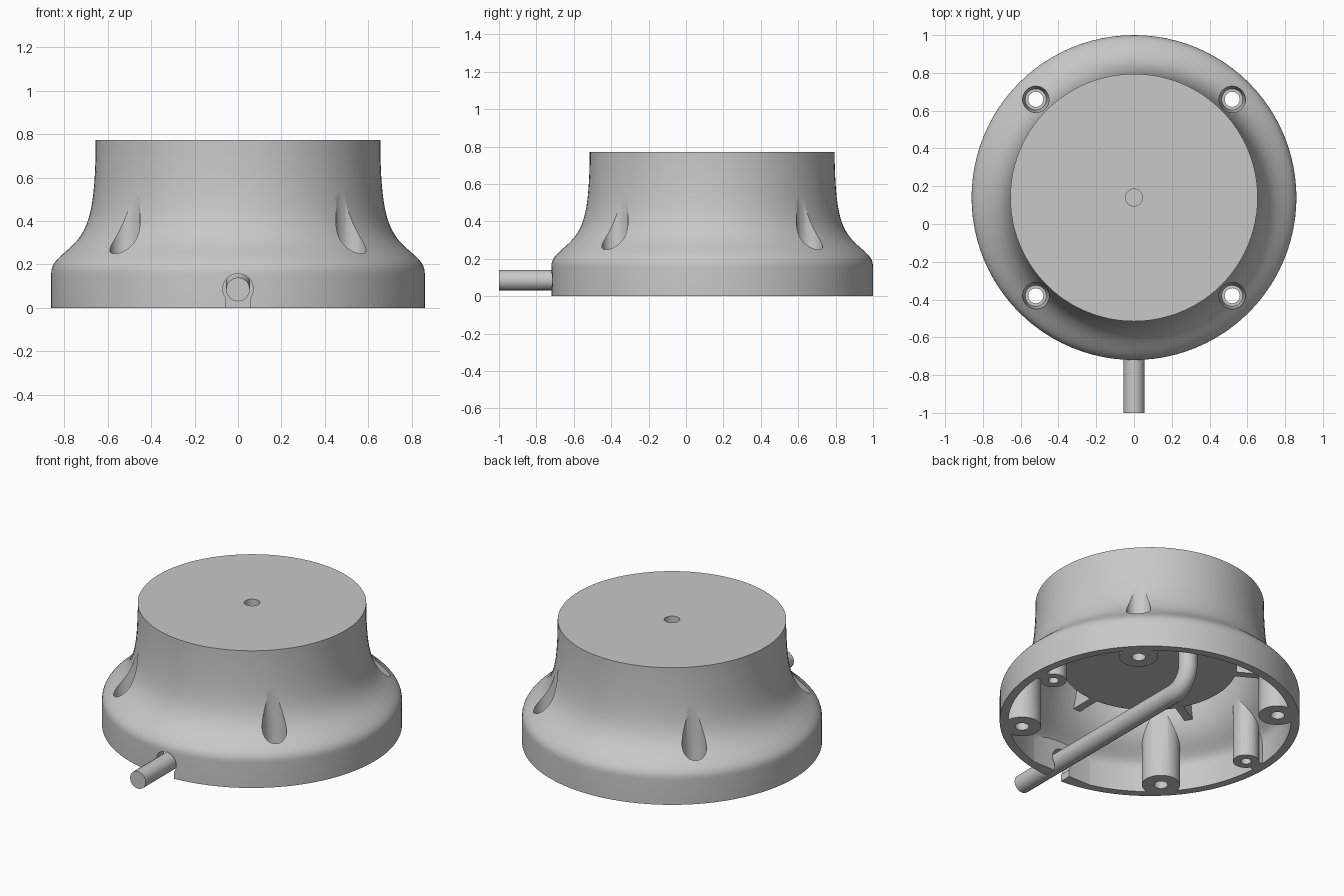
import bpy, bmesh
from math import cos, sin, pi, radians
from mathutils import Vector, Matrix
from mathutils.geometry import interpolate_bezier

if "Cube" in bpy.data.objects:
    bpy.data.objects.remove(bpy.data.objects["Cube"])

CENTRE_Y = 0.14
HEIGHT = 0.772
RADIUS = 0.86
PLUG_Z = 0.36

grey = bpy.data.materials.new("plain_grey")
grey.use_nodes = True
GREY = (0.58, 0.58, 0.58, 1)
grey.diffuse_color = GREY
grey.node_tree.nodes["Principled BSDF"].inputs["Base Color"].default_value = GREY


def to_object(bm, name):
    bmesh.ops.recalc_face_normals(bm, faces=bm.faces)
    mesh = bpy.data.meshes.new(name)
    bm.to_mesh(mesh)
    bm.free()
    mesh.materials.append(grey)
    obj = bpy.data.objects.new(name, mesh)
    bpy.context.collection.objects.link(obj)
    return obj


def lathe(name, profile, sides, x=0, y=0):
    """Solid of revolution; the profile starts and ends off the axis and gets flat caps."""
    bm = bmesh.new()
    rings = []
    for r, z in profile:
        rings.append([bm.verts.new((x + r * cos(2 * pi * i / sides),
                                    CENTRE_Y + y + r * sin(2 * pi * i / sides), z))
                      for i in range(sides)])
    for a, b in zip(rings, rings[1:]):
        for i in range(sides):
            j = (i + 1) % sides
            bm.faces.new((a[i], a[j], b[j], b[i]))
    bm.faces.new(rings[0])
    bm.faces.new(rings[-1])
    return to_object(bm, name)


def box(name, size, centre, angle=0):
    """Box placed relative to the body axis, then turned about that axis."""
    bm = bmesh.new()
    bmesh.ops.create_cube(bm, size=1)
    place = (Matrix.Translation((0, CENTRE_Y, 0)) @ Matrix.Rotation(angle, 4, "Z")
             @ Matrix.Translation(centre) @ Matrix.Diagonal((*size, 1)))
    bmesh.ops.transform(bm, matrix=place, verts=bm.verts)
    return to_object(bm, name)


def cut(target, cutter):
    mod = target.modifiers.new("cut", "BOOLEAN")
    mod.operation = "DIFFERENCE"
    mod.solver = "EXACT"
    mod.object = cutter
    bpy.context.view_layer.objects.active = target
    bpy.ops.object.modifier_apply(modifier=mod.name)
    bpy.data.objects.remove(cutter)


def bezier(points, steps):
    return [(p[0], p[1]) for p in interpolate_bezier(*[Vector((r, z, 0)) for r, z in points], steps)]


def smooth(obj):
    bpy.ops.object.select_all(action="DESELECT")
    obj.select_set(True)
    bpy.context.view_layer.objects.active = obj
    bpy.ops.object.shade_smooth_by_angle(angle=radians(30))


# Flared outer body
shoulder = bezier([(RADIUS, 0.155), (RADIUS, 0.2), (0.84, 0.218), (0.79, 0.262)], 10)
neck = bezier([(0.79, 0.262), (0.692, 0.345), (0.662, 0.42), (0.655, 0.72)], 18)
body = lathe("flared_body", [(RADIUS, 0)] + shoulder + neck[1:] + [(0.655, HEIGHT)], 96)

# Hollow underside following the outer wall, with a central plug, posts and ribs left standing
inner_shoulder = bezier([(0.81, 0.13), (0.81, 0.18), (0.795, 0.195), (0.75, 0.235)], 8)
inner_neck = bezier([(0.75, 0.235), (0.65, 0.32), (0.615, 0.40), (0.605, 0.65)], 14)
cavity = lathe("cavity", [(0.81, -0.1)] + inner_shoulder + inner_neck[1:] + [(0.605, 0.715)], 96)
cut(cavity, lathe("central_plug", [(0.5, PLUG_Z), (0.5, 0.9)], 96))
screw_spots = [(sx * 0.52, sy * 0.52) for sx in (-1, 1) for sy in (-1, 1)]
for x, y in screw_spots:
    cut(cavity, lathe("screw_post", [(0.11, -0.3), (0.11, 0.9)], 32, x, y))
for side in (-1, 1):
    cut(cavity, lathe("side_post", [(0.075, -0.3), (0.075, 0.9)], 32, side * 0.72))
    cut(cavity, box("side_web", (0.16, 0.08, 1.2), (side * 0.80, 0, 0.3)))
for k in range(6):
    cut(cavity, box("plug_rib", (0.32, 0.05, 0.6), (0.62, 0, PLUG_Z + 0.3), radians(30 + 60 * k)))

# Flat inner wall behind the pipe outlet
cut(cavity, box("flat_wall", (0.6, 0.1, 0.9), (0, -0.833, 0.15)))
cut(body, cavity)

# Deep tapered screw recesses with through holes
for x, y in screw_spots:
    cut(body, lathe("screw_hole", [(0.04, -0.1), (0.04, 0.1), (0.056, 0.1),
                                   (0.07, 0.26), (0.07, 0.9)], 32, x, y))

# Blind holes in the side posts and in the top
for side in (-1, 1):
    cut(body, lathe("side_post_hole", [(0.03, -0.1), (0.03, 0.18)], 24, side * 0.72))
cut(body, lathe("top_hole", [(0.045, 0.52), (0.045, 0.9)], 32))

# Pipe outlet through the front wall: round opening with a slot below
PIPE_Z = 0.085
bm = bmesh.new()
bmesh.ops.create_cone(bm, cap_ends=True, segments=32, radius1=0.07, radius2=0.07, depth=0.24,
                      matrix=Matrix.Translation((0, -0.70, PIPE_Z + 0.002))
                      @ Matrix.Rotation(pi / 2, 4, "X"))
cut(body, to_object(bm, "outlet_hole"))
cut(body, box("outlet_slot", (0.11, 0.24, 0.18), (0, -0.84, -0.01)))
smooth(body)

# Bent pipe running under the plug and up into it
BEND = 0.13
END_Y = 0.48
path = [(-1.0, PIPE_Z)]
for i in range(13):
    t = pi / 2 * i / 12
    path.append((END_Y - BEND + BEND * sin(t), PIPE_Z + BEND - BEND * cos(t)))
path.append((END_Y, PLUG_Z + 0.02))
curve = bpy.data.curves.new("pipe", "CURVE")
curve.dimensions = "3D"
curve.bevel_depth = 0.055
curve.bevel_resolution = 6
curve.use_fill_caps = True
spline = curve.splines.new("POLY")
spline.points.add(len(path) - 1)
for point, (y, z) in zip(spline.points, path):
    point.co = (0, y, z, 1)
curve.materials.append(grey)
pipe = bpy.data.objects.new("pipe", curve)
bpy.context.collection.objects.link(pipe)
bpy.ops.object.select_all(action="DESELECT")
pipe.select_set(True)
bpy.context.view_layer.objects.active = pipe
bpy.ops.object.convert(target="MESH")
smooth(bpy.context.view_layer.objects.active)
